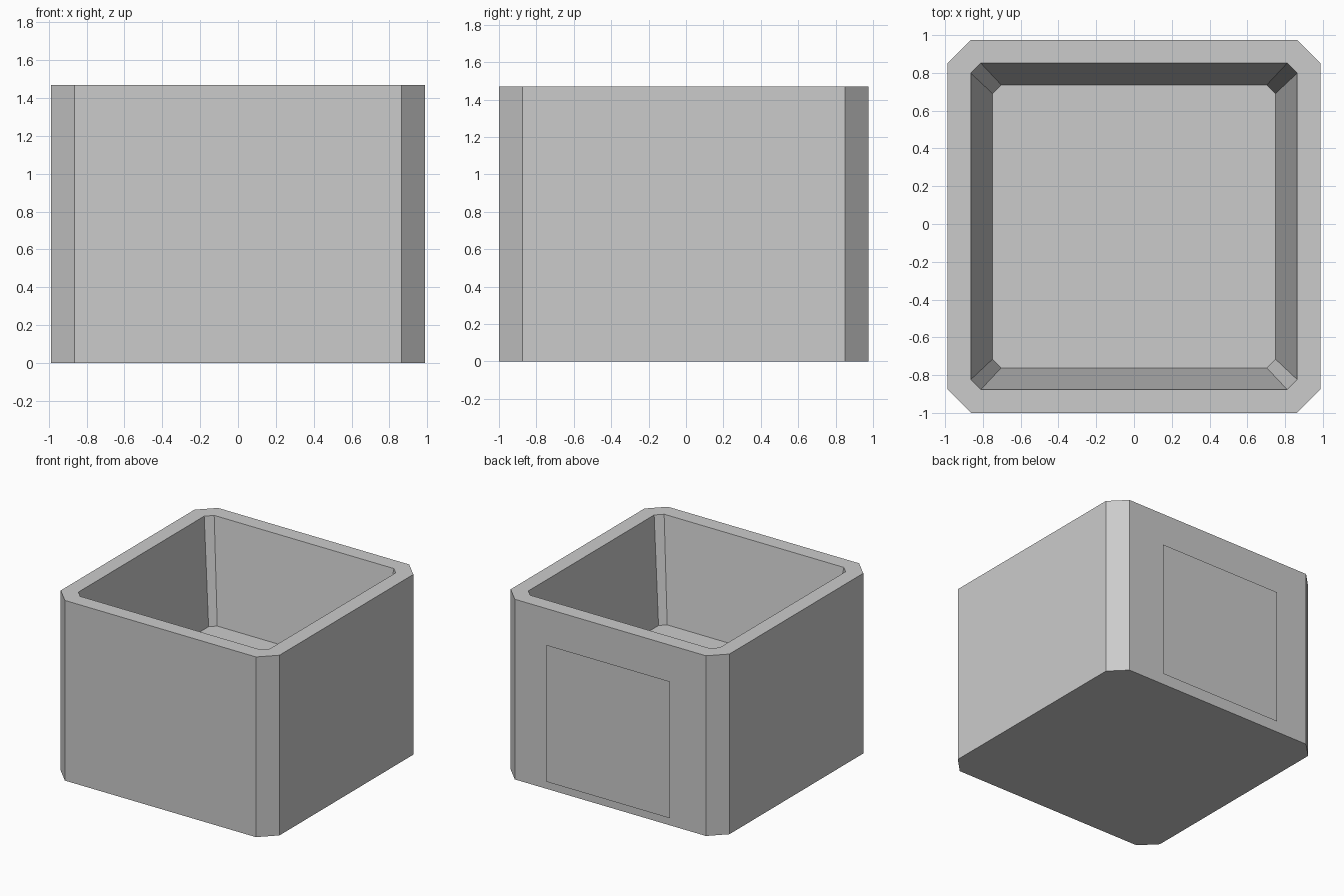
import bpy, bmesh

if "Cube" in bpy.data.objects:
    bpy.data.objects.remove(bpy.data.objects["Cube"])

CY = -0.0125  # pot sits slightly forward of the thin back panel


def octagon(bm, half, cut, z):
    """Square ring with chamfered corners, counter-clockwise from above."""
    a, b = half, half - cut
    pts = [(a, -b), (a, b), (b, a), (-b, a), (-a, b), (-a, -b), (-b, -a), (b, -a)]
    return [bm.verts.new((x, y + CY, z)) for x, y in pts]


def make_object(name, bm):
    mesh = bpy.data.meshes.new(name)
    bm.to_mesh(mesh)
    bm.free()
    obj = bpy.data.objects.new(name, mesh)
    bpy.context.collection.objects.link(obj)
    return obj


# Square planter: outer wall, flat rim, tapered inside, raised floor
bm = bmesh.new()
rings = [octagon(bm, *r) for r in [
    (0.9875, 0.125, 0.0),
    (0.9875, 0.125, 1.47),
    (0.864, 0.053, 1.47),
    (0.749, 0.046, 0.64),
]]
for lo, hi in zip(rings, rings[1:]):
    for i in range(8):
        j = (i + 1) % 8
        bm.faces.new((lo[i], lo[j], hi[j], hi[i]))
bm.faces.new(rings[0][::-1])
bm.faces.new(rings[-1])
make_object("planter_box", bm)

# Flat square panel floating just off the back wall
bm = bmesh.new()
h, zc = 0.558, 0.63
corners = [(h, -h), (-h, -h), (-h, h), (h, h)]
bm.faces.new([bm.verts.new((x, 1.0, zc + z)) for x, z in corners])
make_object("back_panel", bm)
